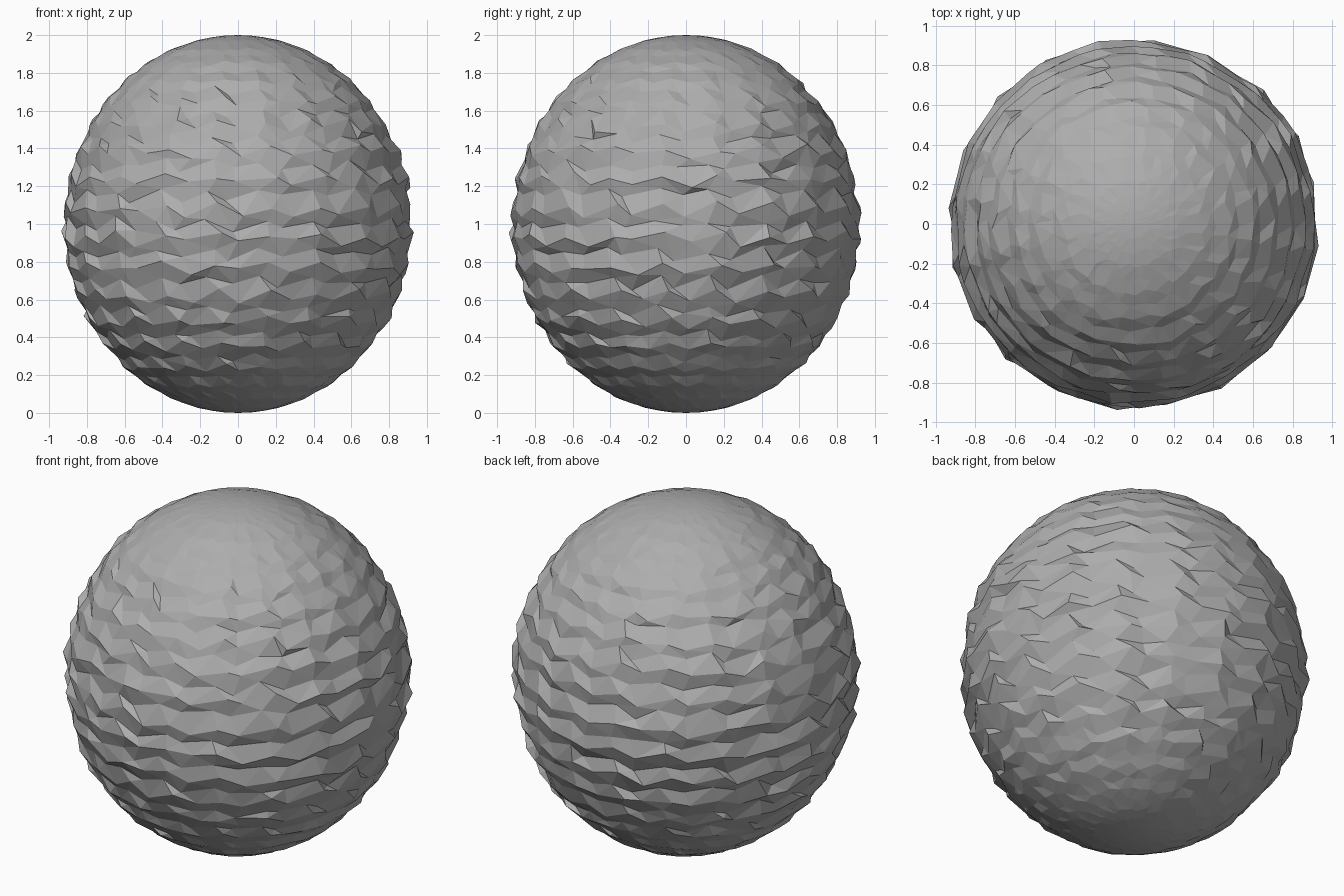
import bpy
import bmesh
import math
import random

random.seed(7)
SEGMENTS, RINGS = 40, 40
EQUATOR_RADIUS = 0.917

cube = bpy.data.objects.get("Cube")
if cube:
    bpy.data.objects.remove(cube, do_unlink=True)

# Plain grey stone
stone = bpy.data.materials.new("stone_grey")
grey = (0.42, 0.42, 0.42, 1.0)
stone.diffuse_color = grey
stone.use_nodes = True
bsdf = stone.node_tree.nodes["Principled BSDF"]
bsdf.inputs["Base Color"].default_value = grey
bsdf.inputs["Roughness"].default_value = 0.8

# Regular ball of rings and columns
bm = bmesh.new()
bmesh.ops.create_uvsphere(bm, u_segments=SEGMENTS, v_segments=RINGS, radius=1)
lat_step = math.pi / RINGS
lon_step = math.tau / SEGMENTS


def jitter(amount):
    return random.uniform(-amount, amount)


# Chip the surface: slanted ledges by ring, scallops by column, plus random shifts
for v in bm.verts:
    phi = math.acos(max(-1.0, min(1.0, v.co.z)))
    theta = math.atan2(v.co.y, v.co.x)
    ring = round(phi / lat_step)
    if ring in (0, RINGS):
        v.co = (0, 0, 2 if ring == 0 else 0)
        continue
    column = round(theta / lon_step) % SEGMENTS
    ring_side = 1 if ring % 2 else -1
    column_side = 1 if column % 2 else -1

    theta += lon_step * (0.17 * ring_side + 0.12 * column_side + jitter(0.22))
    phi -= lat_step * (0.28 * column_side + jitter(0.3)) * math.sin(phi) ** 0.5
    radius = EQUATOR_RADIUS + 0.011 * ring_side + 0.006 * column_side + jitter(0.011)
    across = radius * math.sin(phi)
    v.co = (across * math.cos(theta), across * math.sin(theta), 1 + math.cos(phi))

# Split the bent quads into hard flat facets
bmesh.ops.triangulate(bm, faces=bm.faces[:])
bmesh.ops.recalc_face_normals(bm, faces=bm.faces[:])
for face in bm.faces:
    face.smooth = False

mesh = bpy.data.meshes.new("faceted_ball")
bm.to_mesh(mesh)
bm.free()
mesh.materials.append(stone)
ball = bpy.data.objects.new("faceted_ball", mesh)
bpy.context.collection.objects.link(ball)
